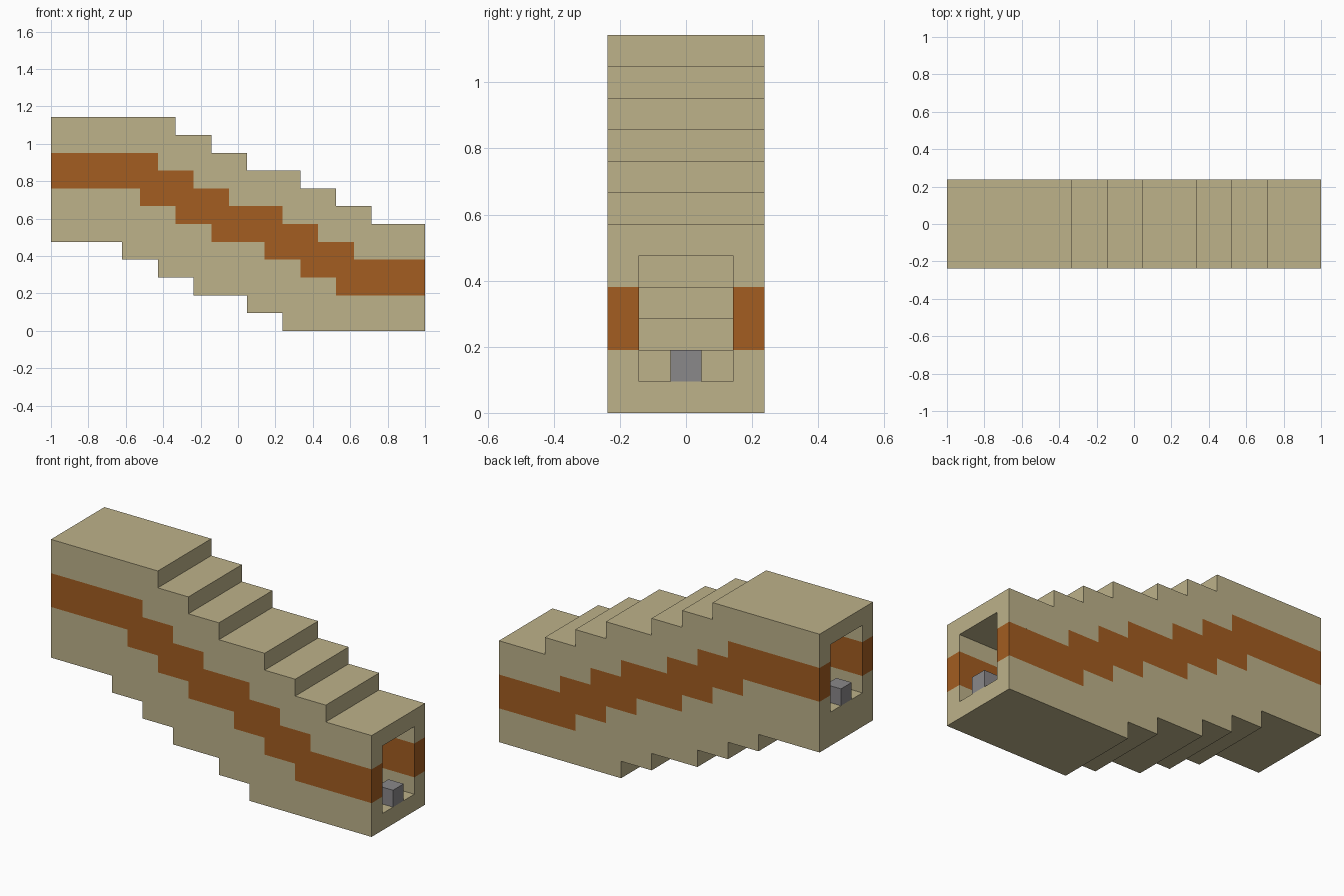
import bpy
import bmesh

cube = bpy.data.objects.get("Cube")
if cube:
    bpy.data.objects.remove(cube, do_unlink=True)

LENGTH = 21           # body length in block units
U = 2 / LENGTH        # size of one block


def material(name, rgb):
    mat = bpy.data.materials.new(name)
    mat.use_nodes = True
    mat.diffuse_color = (*rgb, 1)
    mat.node_tree.nodes["Principled BSDF"].inputs["Base Color"].default_value = (*rgb, 1)
    return mat


SAND = material("sand", (0.509, 0.445, 0.254))
ORANGE = material("burnt orange", (0.366, 0.109, 0.015))
GREY = material("grey", (0.254, 0.246, 0.254))


def stairs(z, drops, x0=0, x1=LENGTH):
    """Stepped line from x0 to x1, one block down at each drop."""
    pts = [(x0, z)]
    for x in drops:
        pts += [(x, z), (x, z - 1)]
        z -= 1
    return pts + [(x1, z)]


def prism(name, lower, upper, y0, y1, mat):
    """Extrude the area between two stepped lines from y0 to y1."""
    bm = bmesh.new()
    outline = lower + upper[::-1]
    verts = [bm.verts.new((x * U - 1, y0 * U, z * U)) for x, z in outline]
    face = bm.faces.new(verts)
    moved = bmesh.ops.extrude_face_region(bm, geom=[face])["geom"]
    bmesh.ops.translate(bm, vec=(0, (y1 - y0) * U, 0),
                        verts=[v for v in moved if isinstance(v, bmesh.types.BMVert)])
    bmesh.ops.recalc_face_normals(bm, faces=bm.faces)
    mesh = bpy.data.meshes.new(name)
    bm.to_mesh(mesh)
    bm.free()
    mesh.materials.append(mat)
    obj = bpy.data.objects.new(name, mesh)
    bpy.context.collection.objects.link(obj)
    return obj


# Stepped lines, each one block further along than the one below
top_drops = [7, 9, 11, 14, 16, 18]
upper_drops = [x - 1 for x in top_drops]
lower_drops = [x - 2 for x in top_drops]
base_drops = [x - 3 for x in top_drops[:-1]]

roof_line = stairs(12, top_drops)
stripe_top = stairs(10, upper_drops)
stripe_bottom = stairs(8, lower_drops)
base_line = stairs(5, base_drops)

# Sand coloured floor and roof sections
floor = prism("floor_section", base_line, stripe_bottom, -2.5, 2.5, SAND)
roof = prism("roof_section", stripe_top, roof_line, -2.5, 2.5, SAND)

# Orange stripe running through both side walls
for side, y in (("right", -2.5), ("left", 1.5)):
    prism(side + "_wall_stripe", stripe_bottom, stripe_top, y, y + 1, ORANGE)

# Passage cut through the floor and roof
cutter = prism("passage_cutter", stairs(7, lower_drops, -1, LENGTH + 1),
               stairs(11, upper_drops, -1, LENGTH + 1), -1.5, 1.5, SAND)
cutter.hide_render = True
for obj in (floor, roof):
    mod = obj.modifiers.new("passage", "BOOLEAN")
    mod.operation = "DIFFERENCE"
    mod.solver = "EXACT"
    mod.object = cutter
    bpy.context.view_layer.objects.active = obj
    bpy.ops.object.modifier_apply(modifier=mod.name)
bpy.data.objects.remove(cutter, do_unlink=True)

# Grey block on the floor at each end
for name, x, z in (("upper_end_block", 0, 7), ("lower_end_block", LENGTH - 1, 1)):
    prism(name, [(x, z), (x + 1, z)], [(x, z + 1), (x + 1, z + 1)], -0.5, 0.5, GREY)
